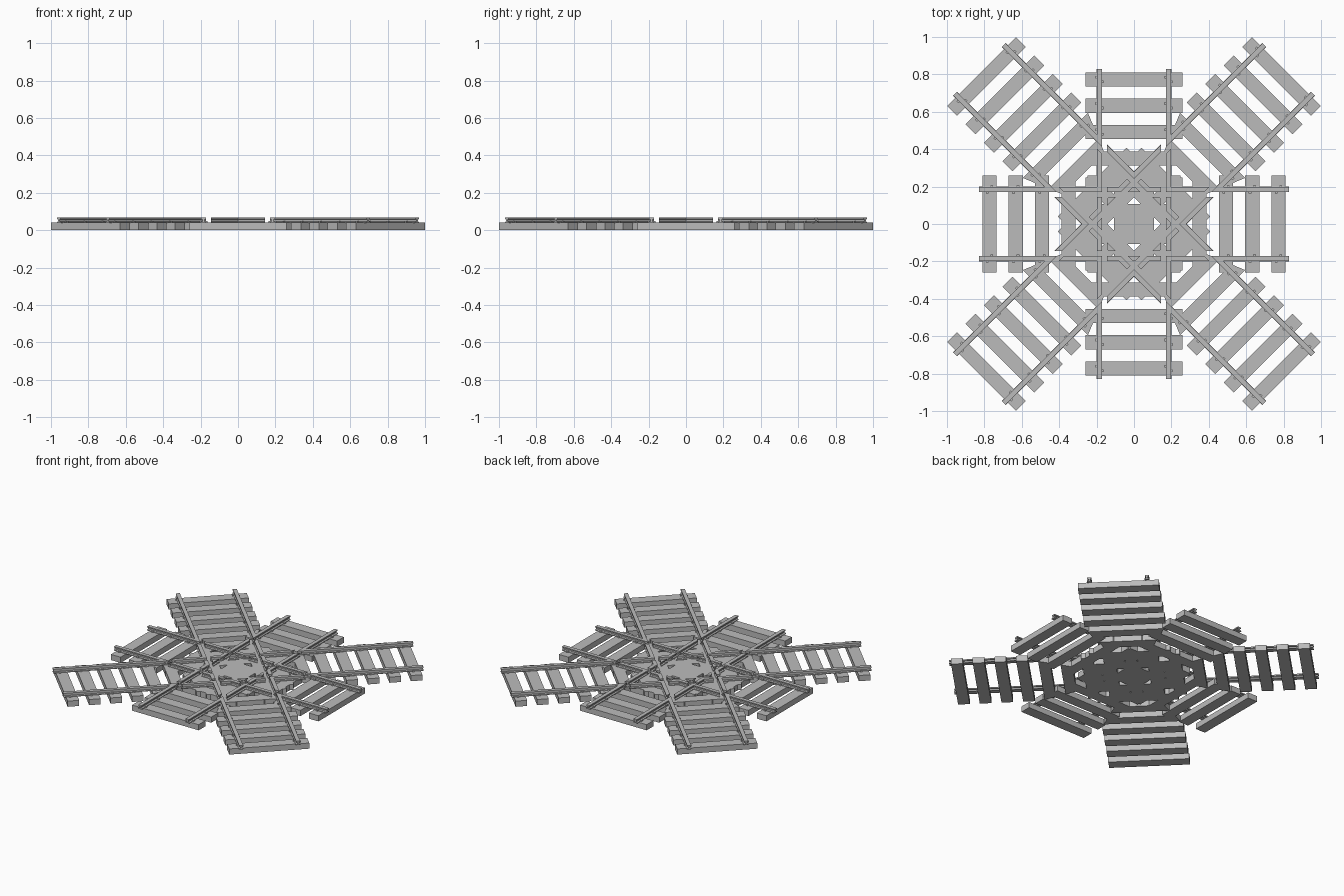
import bpy, bmesh, math
from mathutils import Matrix, Vector

cube = bpy.data.objects.get("Cube")
if cube:
    bpy.data.objects.remove(cube, do_unlink=True)

GAUGE = 0.185            # rail centre from track centre
GROOVE = (0.145, 0.172)  # wheel groove beside each rail
SLEEPER_TOP = 0.04
HALF_LENGTH = 0.26
HALF_WIDTH = 0.0375

grey = bpy.data.materials.new("plain grey")
grey.use_nodes = True
grey.diffuse_color = (0.5, 0.5, 0.5, 1)
grey.node_tree.nodes["Principled BSDF"].inputs["Base Color"].default_value = (0.5, 0.5, 0.5, 1)


def prism(bm, start, end):
    """Join two matching outlines into a closed solid."""
    a = [bm.verts.new(p) for p in start]
    b = [bm.verts.new(p) for p in end]
    bm.faces.new(a)
    bm.faces.new(b[::-1])
    for i in range(len(a)):
        j = (i + 1) % len(a)
        bm.faces.new((a[i], b[i], b[j], a[j]))


def finish(bm, name, angle):
    bmesh.ops.recalc_face_normals(bm, faces=bm.faces)
    bm.transform(Matrix.Rotation(angle, 4, 'Z'))
    mesh = bpy.data.meshes.new(name)
    bm.to_mesh(mesh)
    bm.free()
    mesh.materials.append(grey)
    obj = bpy.data.objects.new(name, mesh)
    bpy.context.collection.objects.link(obj)


def sleepers(name, angle, positions, mitred):
    """Sleepers lie across local x; mitred ones form an octagonal ring."""
    bm = bmesh.new()
    for s in positions:
        lo, hi = s - HALF_WIDTH, s + HALF_WIDTH
        ends = [HALF_LENGTH, HALF_LENGTH]
        if mitred(abs(s)):
            ends = [abs(v) * math.tan(math.pi / 8) for v in (lo, hi)]
        outline = [(lo, -ends[0]), (hi, -ends[1]), (hi, ends[1]), (lo, ends[0])]
        prism(bm, [(x, y, 0) for x, y in outline],
              [(x, y, SLEEPER_TOP) for x, y in outline])
    finish(bm, name, angle)


# Right half of the rail section, from foot to head
half_section = [(0.015, 0.039), (0.015, 0.044), (0.005, 0.047),
                (0.005, 0.057), (0.013, 0.059), (0.013, 0.067)]
section = half_section + [(-u, z) for u, z in reversed(half_section)]


def rails(name, angle, half, other_angles):
    """Two rails, broken wherever another track's wheel groove crosses."""
    bm = bmesh.new()
    for side in (-1, 1):
        centre = side * GAUGE
        cuts = []
        for other in other_angles:
            d = other - angle
            for sign in (-1, 1):
                pair = [lambda u, c=sign * g, d=d: (u * math.cos(d) - c) / math.sin(d)
                        for g in GROOVE]
                cuts.append(sorted(pair, key=lambda f: f(centre)))
        cuts.sort(key=lambda pair: pair[0](centre))
        bounds = [lambda u: -half]
        for first, second in cuts:
            bounds += [first, second]
        bounds.append(lambda u: half)
        for first, second in zip(bounds[::2], bounds[1::2]):
            prism(bm, [(first(centre + u), centre + u, z) for u, z in section],
                  [(second(centre + u), centre + u, z) for u, z in section])
    finish(bm, name, angle)


def clips(name, angle, positions):
    """Small fastenings on both sides of each rail."""
    bm = bmesh.new()
    for s in positions:
        for side in (-1, 1):
            for edge in (-1, 1):
                at = Vector((s + edge * 0.012, side * GAUGE + edge * 0.016, 0.044))
                bmesh.ops.create_cube(bm, size=1, matrix=Matrix.Translation(at)
                                      @ Matrix.Diagonal((0.014, 0.012, 0.01, 1)))
    finish(bm, name, angle)


straight = [0.1405 * (i + 0.5) for i in range(-6, 6)]
diagonal = [0.1394 * i for i in range(-8, 9)]
angles = [i * math.pi / 4 for i in range(4)]
names = ["cross", "rising", "long", "falling"]

# Four tracks crossing at the centre
for i, (angle, name) in enumerate(zip(angles, names)):
    slanted = i % 2 == 1
    positions = diagonal if slanted else straight
    sleepers(name + "_track_sleepers", angle, positions,
             lambda s, slanted=slanted: slanted and 0.38 < s < 0.6)
    rails(name + "_track_rails", angle, 1.17 if slanted else 0.83,
          [a for a in angles if a != angle])
    clips(name + "_track_clips", angle, [s for s in positions if abs(s) > 0.45])
